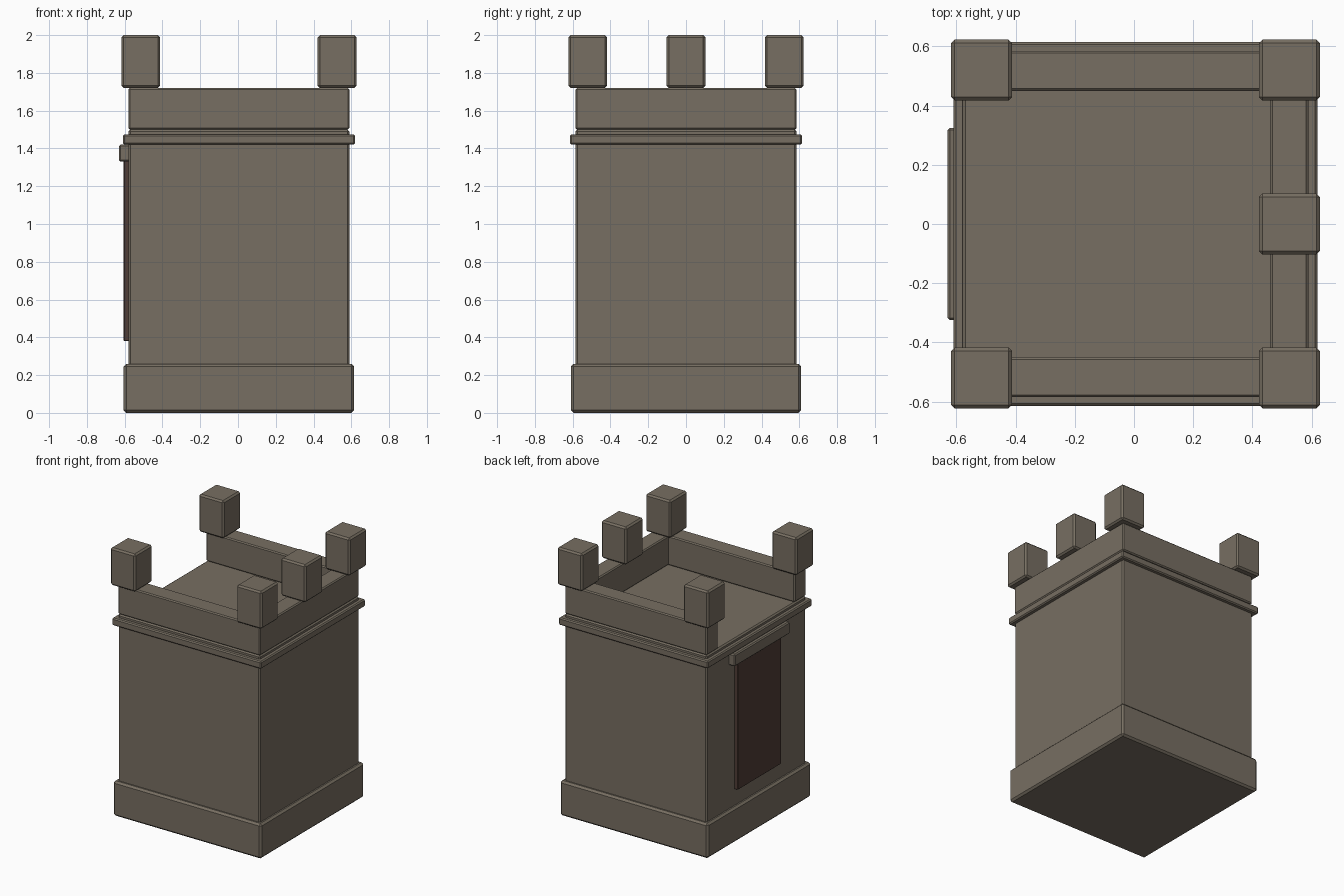
import bpy
import bmesh

if "Cube" in bpy.data.objects:
    bpy.data.objects.remove(bpy.data.objects["Cube"])


def material(name, rgb):
    m = bpy.data.materials.new(name)
    m.diffuse_color = (*rgb, 1.0)
    m.use_nodes = True
    m.node_tree.nodes["Principled BSDF"].inputs["Base Color"].default_value = m.diffuse_color
    return m


stone = material("grey_brown_stone", (0.186, 0.158, 0.122))
wood = material("dark_wood", (0.080, 0.047, 0.037))


def block(name, x, y, z, bevel=0.01, mat=stone):
    """Chamfered box from (min, max) ranges on each axis."""
    bm = bmesh.new()
    bmesh.ops.create_cube(bm, size=1.0)
    for v in bm.verts:
        v.co = [(r[0] + r[1]) / 2 + c * (r[1] - r[0])
                for c, r in zip(v.co, (x, y, z))]
    if bevel:
        bmesh.ops.bevel(bm, geom=bm.edges[:], offset=bevel, segments=1,
                        affect='EDGES', profile=0.5)
    mesh = bpy.data.meshes.new(name)
    bm.to_mesh(mesh)
    bm.free()
    mesh.materials.append(mat)
    ob = bpy.data.objects.new(name, mesh)
    bpy.context.collection.objects.link(ob)
    return ob


# Tower shaft, plinth and cornice
CX = 0.005
HALF = 0.585
X = (CX - HALF, CX + HALF)
Y = (-HALF, HALF)
block("tower_body", X, Y, (0.02, 1.50))
block("plinth", (CX - 0.61, CX + 0.61), (-0.61, 0.61), (0.0, 0.26), 0.014)
block("cornice", (CX - 0.615, CX + 0.615), (-0.615, 0.615), (1.42, 1.475), 0.008)

# Parapet on three sides, open on the left
PZ = (1.50, 1.72)
block("parapet_front", X, (-HALF, -0.45), PZ, 0.008)
block("parapet_back", X, (0.45, HALF), PZ, 0.008)
block("parapet_right", (0.46, X[1]), Y, PZ, 0.008)

# Merlons: four corners and the middle of the right side
for i, (mx, my) in enumerate([(-0.515, -0.52), (-0.515, 0.52),
                              (0.525, -0.52), (0.525, 0.52), (0.525, 0.0)]):
    block(f"merlon_{i + 1}", (mx - 0.103, mx + 0.103), (my - 0.103, my + 0.103),
          (1.72, 2.0), 0.012)

# Door and lintel on the left side
block("door", (-0.605, -0.57), (-0.255, 0.255), (0.38, 1.35), 0.003, wood)
block("door_lintel", (-0.63, -0.57), (-0.325, 0.325), (1.33, 1.42), 0.008)
